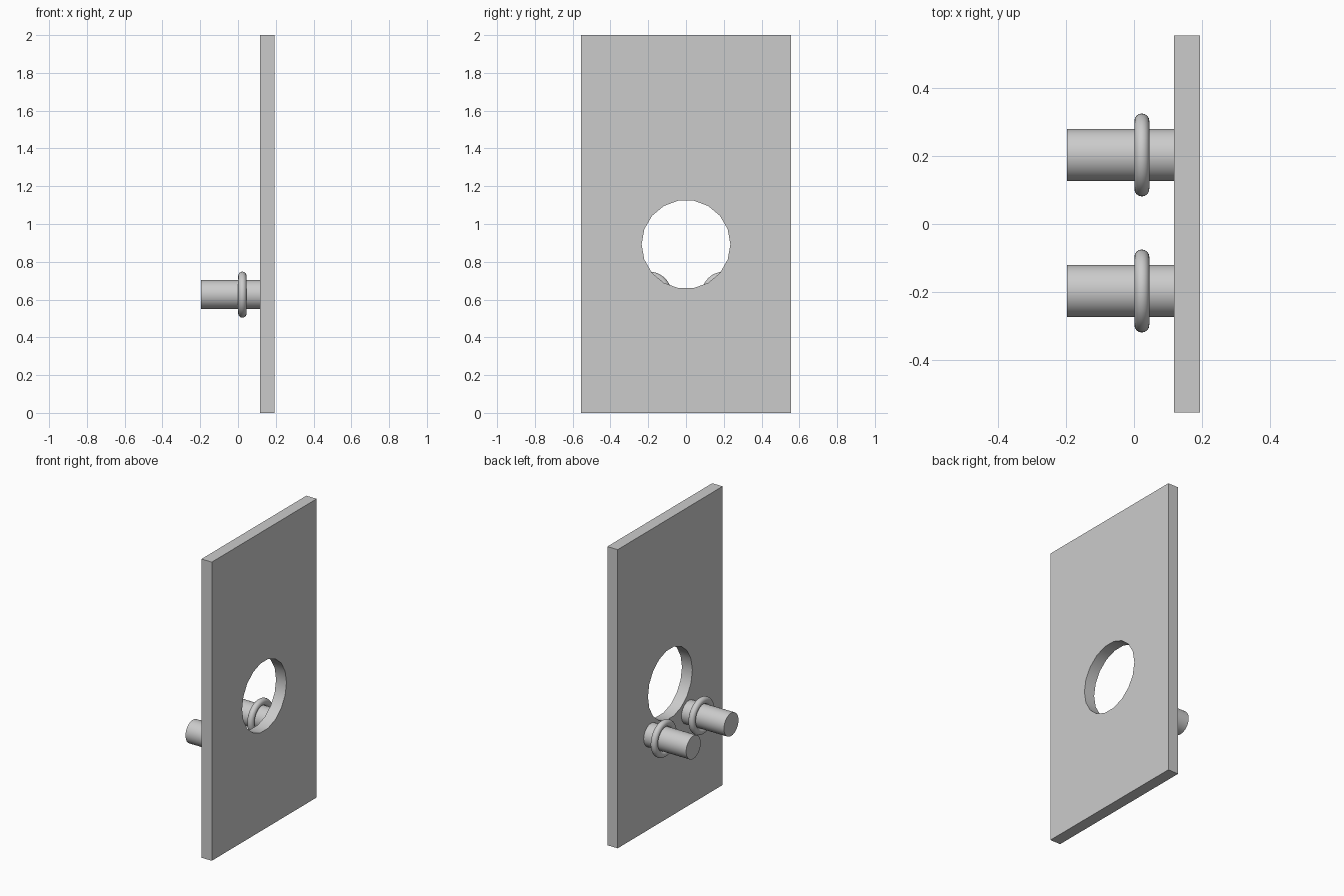
import bpy
from math import radians

if "Cube" in bpy.data.objects:
    bpy.data.objects.remove(bpy.data.objects["Cube"])

ALONG_X = (0, radians(90), 0)


def finish(name):
    obj = bpy.context.object
    obj.name = name
    bpy.ops.object.shade_smooth_by_angle(angle=radians(30))
    return obj


# Upright board
bpy.ops.mesh.primitive_cube_add(size=1, location=(0.156, 0, 1))
board = bpy.context.object
board.scale = (0.077, 1.11, 2)
bpy.ops.object.transform_apply(location=False, rotation=False, scale=True)

# Round opening through the board
bpy.ops.mesh.primitive_cylinder_add(vertices=18, radius=0.235, depth=0.3,
                                    location=(0.156, 0, 0.892), rotation=ALONG_X)
cutter = bpy.context.object
cutter.name = "hole_cutter"
cutter.hide_render = True
mod = board.modifiers.new("hole", 'BOOLEAN')
mod.operation = 'DIFFERENCE'
mod.solver = 'EXACT'
mod.object = cutter
bpy.ops.object.select_all(action='DESELECT')
board.select_set(True)
bpy.context.view_layer.objects.active = board
bpy.ops.object.modifier_apply(modifier=mod.name)
bpy.data.objects.remove(cutter, do_unlink=True)
finish("board")

# Two pegs, each with a rounded collar
for side, y in (("left", -0.197), ("right", 0.203)):
    bpy.ops.mesh.primitive_cylinder_add(vertices=32, radius=0.077, depth=0.317,
                                        location=(-0.0385, y, 0.626), rotation=ALONG_X)
    finish(f"{side}_peg")
    bpy.ops.mesh.primitive_torus_add(major_segments=48, minor_segments=16,
                                     major_radius=0.1, minor_radius=0.022,
                                     location=(0.023, y, 0.626), rotation=ALONG_X)
    finish(f"{side}_collar")
